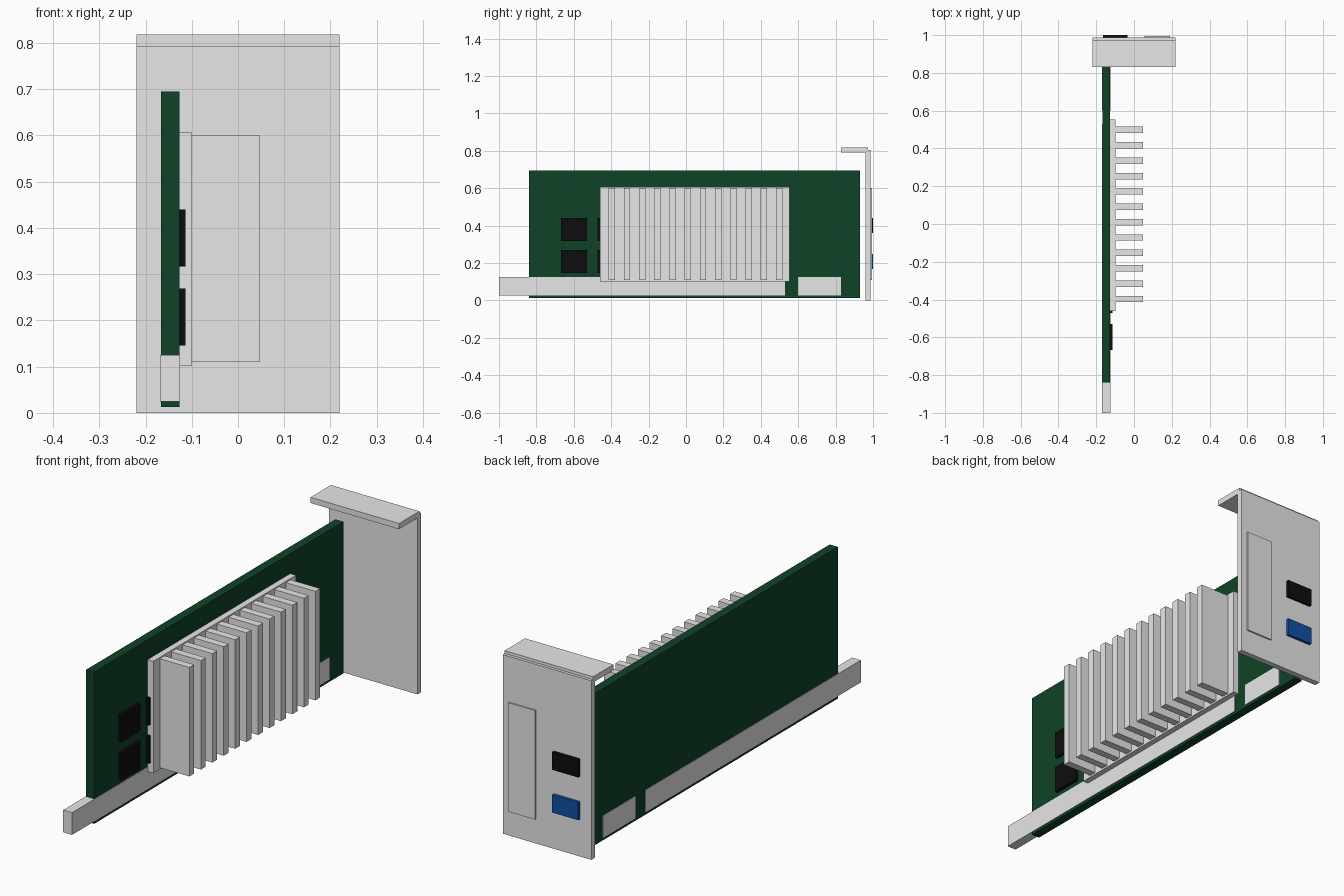
import bpy
import bmesh
from mathutils import Matrix, Vector

default = bpy.data.objects.get("Cube")
if default:
    bpy.data.objects.remove(default)


def material(name, color):
    m = bpy.data.materials.new(name)
    m.use_nodes = True
    rgba = (*color, 1)
    m.diffuse_color = rgba
    bsdf = next(n for n in m.node_tree.nodes if n.type == 'BSDF_PRINCIPLED')
    bsdf.inputs["Base Color"].default_value = rgba
    return m


metal = material("light grey metal", (0.8, 0.8, 0.8))
green = material("board green", (0.005, 0.055, 0.02))
black = material("chip black", (0.004, 0.004, 0.004))
blue = material("port blue", (0.006, 0.08, 0.38))


def add_box(bm, x, y, z):
    """Add a box spanning the given (low, high) ranges."""
    center = Vector([(a + b) / 2 for a, b in (x, y, z)])
    size = Vector([b - a for a, b in (x, y, z)])
    bmesh.ops.create_cube(
        bm, size=1, matrix=Matrix.Translation(center) @ Matrix.Diagonal(size).to_4x4())


def part(name, mat, spans):
    bm = bmesh.new()
    add_box(bm, *spans)
    mesh = bpy.data.meshes.new(name)
    bm.to_mesh(mesh)
    bm.free()
    mesh.materials.append(mat)
    obj = bpy.data.objects.new(name, mesh)
    bpy.context.collection.objects.link(obj)


# Circuit board with its edge connectors
part("circuit_board", green, ((-0.167, -0.127), (-0.84, 0.93), (0.013, 0.695)))
edge_x, edge_z = (-0.169, -0.125), (0.025, 0.125)
part("long_edge_connector", metal, (edge_x, (-1.0, 0.53), edge_z))
part("short_edge_connector", metal, (edge_x, (0.60, 0.83), edge_z))

# Memory chips in two columns, the second partly under the heat sink
for i, y in enumerate((-0.667, -0.472)):
    for j, z in enumerate((0.146, 0.317)):
        part(f"memory_chip_{i}_{j}", black,
             ((-0.127, -0.113), (y, y + 0.137), (z, z + 0.123)))

# Heat sink base and evenly spaced fins
part("heat_sink_base", metal, ((-0.127, -0.099), (-0.46, 0.553), (0.102, 0.606)))
fin_count = 12
for i in range(fin_count):
    y = -0.397 + 0.895 * i / (fin_count - 1)
    part(f"heat_sink_fin_{i}", metal,
         ((-0.099, 0.048), (y - 0.017, y + 0.017), (0.11, 0.60)))

# Mounting bracket with folded flange
part("bracket_plate", metal, ((-0.22, 0.22), (0.96, 0.987), (0, 0.805)))
part("bracket_flange", metal, ((-0.22, 0.22), (0.83, 0.974), (0.792, 0.818)))

# Vent panel and ports on the outside of the bracket
part("vent_panel", metal, ((0.055, 0.19), (0.987, 0.994), (0.11, 0.60)))
port_x, port_y = (-0.164, -0.035), (0.987, 1.0)
part("black_port", black, (port_x, port_y, (0.36, 0.44)))
part("blue_port", blue, (port_x, port_y, (0.168, 0.248)))
